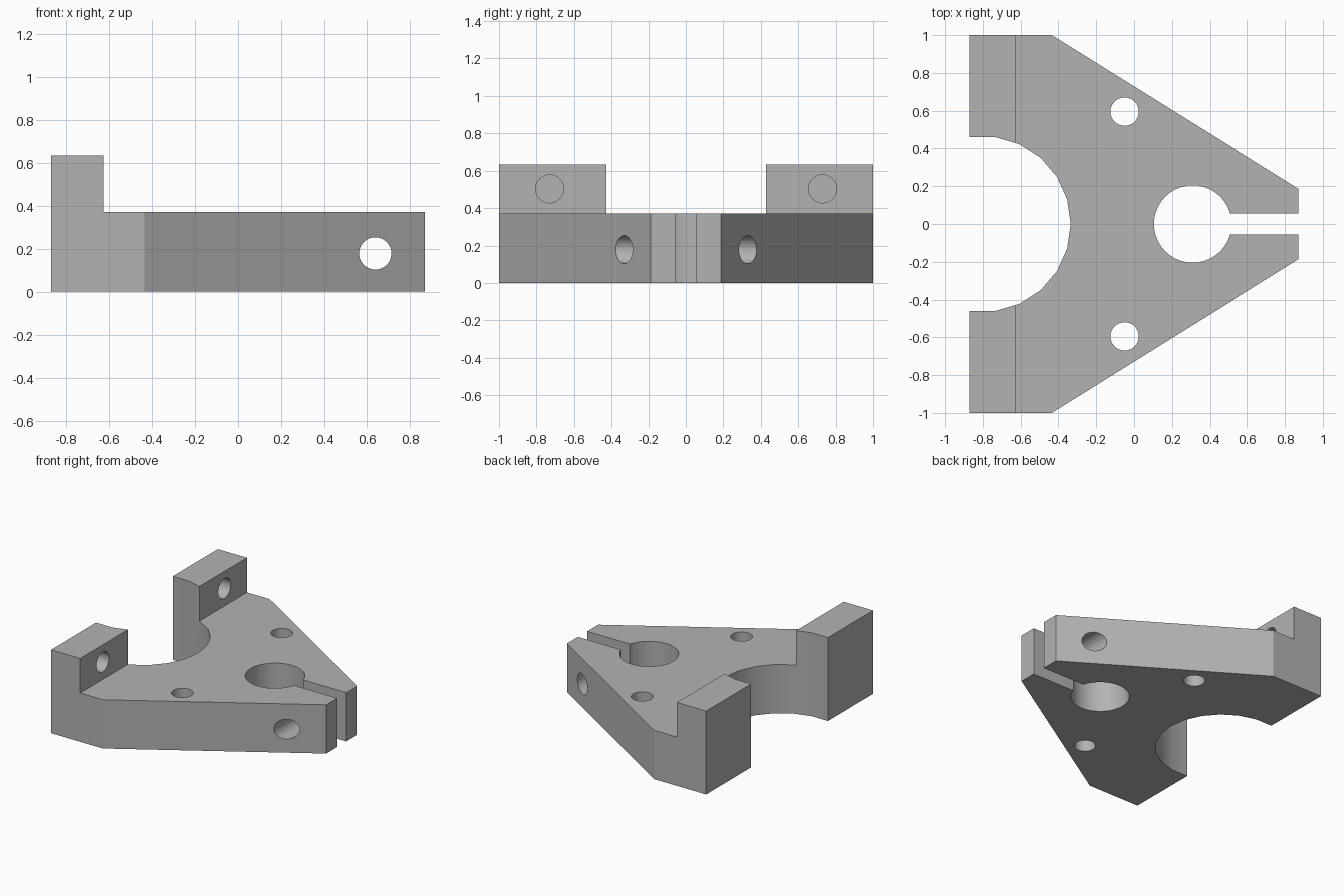
import bpy, bmesh, math
from mathutils import Matrix, Vector

if "Cube" in bpy.data.objects:
    bpy.data.objects.remove(bpy.data.objects["Cube"], do_unlink=True)

PLATE_H, LUG_H = 0.37, 0.633
BACK, TIP = -0.87, 0.87

grey = bpy.data.materials.new("plain grey")
grey.use_nodes = True
colour = (0.45, 0.45, 0.45, 1)
grey.diffuse_color = colour
grey.node_tree.nodes["Principled BSDF"].inputs["Base Color"].default_value = colour


def new_object(name, bm):
    bmesh.ops.recalc_face_normals(bm, faces=bm.faces[:])
    mesh = bpy.data.meshes.new(name)
    bm.to_mesh(mesh)
    bm.free()
    mesh.materials.append(grey)
    obj = bpy.data.objects.new(name, mesh)
    bpy.context.collection.objects.link(obj)
    return obj


def cut(target, bm):
    """Subtract a shape from the target, then discard the cutter."""
    cutter = new_object("cutter", bm)
    cutter.hide_render = True
    mod = target.modifiers.new("cut", 'BOOLEAN')
    mod.operation, mod.solver, mod.object = 'DIFFERENCE', 'EXACT', cutter
    bpy.context.view_layer.objects.active = target
    bpy.ops.object.modifier_apply(modifier=mod.name)
    bpy.data.objects.remove(cutter, do_unlink=True)


def box(low, high):
    bm = bmesh.new()
    low, high = Vector(low), Vector(high)
    mat = Matrix.Translation((low + high) / 2) @ Matrix.Diagonal((*(high - low), 1))
    bmesh.ops.create_cube(bm, size=1, matrix=mat)
    return bm


def cylinder(centre, radius, length, axis='Z'):
    turn = {'X': Matrix.Rotation(math.pi / 2, 4, 'Y'),
            'Y': Matrix.Rotation(math.pi / 2, 4, 'X'),
            'Z': Matrix.Identity(4)}[axis]
    bm = bmesh.new()
    bmesh.ops.create_cone(bm, cap_ends=True, segments=40, radius1=radius, radius2=radius,
                          depth=length, matrix=Matrix.Translation(centre) @ turn)
    return bm


# Outline: tapered plate with a round notch in the wide end
half = [(TIP, 0.187), (-0.435, 1), (BACK, 1), (BACK, 0.46)]
notch = [(-0.8 + 0.465 * math.cos(a), 0.465 * math.sin(a))
         for a in (math.tau * i / 22 for i in range(5, -6, -1))]
outline = half + notch + [(x, -y) for x, y in reversed(half)]

bm = bmesh.new()
base = bm.faces.new([bm.verts.new((x, y, 0)) for x, y in outline])
ext = bmesh.ops.extrude_face_region(bm, geom=[base])
top = [v for v in ext["geom"] if isinstance(v, bmesh.types.BMVert)]
bmesh.ops.translate(bm, verts=top, vec=(0, 0, LUG_H))
bracket = new_object("clamp_bracket", bm)

# Lower the plate, leaving the two upright lugs
cut(bracket, box((-0.625, -2, PLATE_H), (2, 2, 2)))

# Clamp bore, its slit and the cross bolt hole
cut(bracket, cylinder((0.31, 0, 0.2), 0.205, 2))
cut(bracket, box((0.35, -0.055, -1), (2, 0.055, 1)))
cut(bracket, cylinder((0.64, 0, 0.178), 0.075, 3, 'Y'))

# Mounting holes through the plate and blind holes in the lugs
for side in (-1, 1):
    cut(bracket, cylinder((-0.05, side * 0.595, 0.2), 0.075, 2))
    cut(bracket, cylinder((-0.625, side * 0.73, 0.503), 0.075, 0.4, 'X'))

bpy.ops.object.select_all(action='DESELECT')
bracket.select_set(True)
bpy.context.view_layer.objects.active = bracket
bpy.ops.object.shade_smooth_by_angle(angle=math.radians(30))
